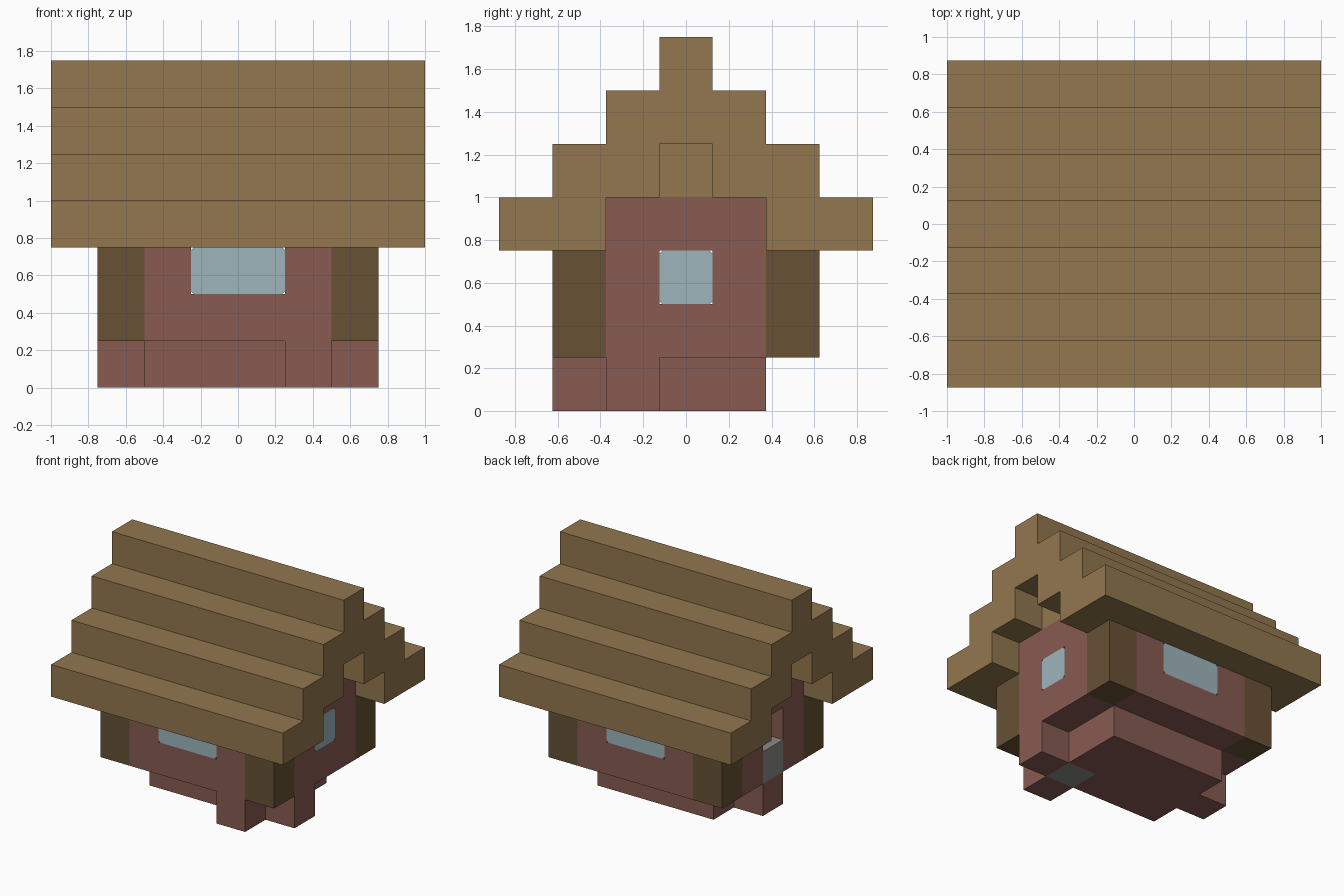
import bpy
import bmesh

U = 0.25  # size of one building block

cube = bpy.data.objects.get("Cube")
if cube:
    bpy.data.objects.remove(cube, do_unlink=True)


def material(name, rgb):
    """Flat material from 0-255 display values, stored as linear."""
    linear = [((c / 255 + 0.055) / 1.055) ** 2.4 for c in rgb] + [1]
    mat = bpy.data.materials.new(name)
    mat.use_nodes = True
    mat.diffuse_color = linear
    mat.node_tree.nodes["Principled BSDF"].inputs["Base Color"].default_value = linear
    return mat


THATCH = material("light wood", (146, 119, 78))
TIMBER = material("dark wood", (104, 81, 53))
BRICK = material("red brick", (136, 91, 82))
GLASS = material("pale glass", (157, 181, 188))
STONE = material("grey stone", (138, 138, 136))

PLACE = {
    "x": lambda a, b, t: (t, a, b),
    "y": lambda a, b, t: (a, t, b),
    "z": lambda a, b, t: (a, b, t),
}


def prism(name, outline, axis, start, end, mat):
    """Extrude a 2D outline, in block units, along an axis."""
    bm = bmesh.new()
    rings = [[bm.verts.new([c * U for c in PLACE[axis](a, b, t)]) for a, b in outline]
             for t in (start, end)]
    n = len(outline)
    for ring in rings:
        bm.faces.new(ring)
    for i in range(n):
        j = (i + 1) % n
        bm.faces.new((rings[0][i], rings[0][j], rings[1][j], rings[1][i]))
    bmesh.ops.recalc_face_normals(bm, faces=bm.faces)
    mesh = bpy.data.meshes.new(name)
    bm.to_mesh(mesh)
    bm.free()
    mesh.materials.append(mat)
    obj = bpy.data.objects.new(name, mesh)
    bpy.context.collection.objects.link(obj)
    return obj


def box(name, x, y, z, mat):
    outline = [(x[0], y[0]), (x[1], y[0]), (x[1], y[1]), (x[0], y[1])]
    return prism(name, outline, "z", z[0], z[1], mat)


def pane(name, half, axis, start, end):
    """Glass pane with slightly clipped corners."""
    c = 0.06
    outline = [(-half + c, 2), (half - c, 2), (half, 2 + c), (half, 3 - c),
               (half - c, 3), (-half + c, 3), (-half, 3 - c), (-half, 2 + c)]
    return prism(name, outline, axis, start, end, GLASS)


def mirrored(half):
    return half + [(-a, b) for a, b in reversed(half)]


# Stepped roof: outer stairs down to the eave, then inner stairs back up
stairs = [(0.5, 5), (0.5, 4), (1.5, 4), (1.5, 3), (3.5, 3)]
for step in range(3):
    stairs += [(3.5 - step, 4 + step), (2.5 - step, 4 + step)]
stairs.append((0.5, 7))
prism("roof", mirrored(stairs), "x", -4, 4, THATCH)

# Front and back walls with a notch for the window
long_wall = mirrored([(1, 2), (1, 3), (2, 3), (2, 1)])
for side, s in (("front", -1), ("back", 1)):
    prism(side + "_wall", long_wall, "y", s * 1.5, s * 2.5, BRICK)
    pane(side + "_window", 1, "y", s * 1.5, s * 2.5)

# Gable walls with an opening, gable blocks and corner posts
gable_wall = mirrored([(0.5, 3), (0.5, 1), (1.5, 1), (1.5, 4)])
for side, s in (("right", -1), ("left", 1)):
    span = sorted((s * 2, s * 3))
    prism(side + "_gable_wall", gable_wall, "x", span[0], span[1], BRICK)
    box(side + "_gable_block", span, (-0.5, 0.5), (4, 5), THATCH)
    for end, y in (("front", (-2.5, -1.5)), ("back", (1.5, 2.5))):
        box(f"{end}_{side}_post", span, y, (1, 3), TIMBER)

# Window on the left gable, stone block in the opening on the right
box("left_window_sill", (2, 3), (-0.5, 0.5), (1, 2), BRICK)
pane("left_window", 0.5, "x", 2, 3)
box("doorway_stone", (-3, -2), (-0.5, 0.5), (1, 2), STONE)

# Floor with a sunken stone block in the front left corner
floor = [(-2, -1.5), (1, -1.5), (1, -0.5), (2, -0.5), (2, 1.5), (-2, 1.5)]
prism("floor", floor, "z", 0, 1, BRICK)
box("hearth_stone", (1, 2), (-1.5, -0.5), (0, 1), STONE)

# Foundation blocks below the walls
box("front_foundation", (1, 2), (-2.5, -1.5), (0, 1), BRICK)
box("left_foundation", (2, 3), (-1.5, -0.5), (0, 1), BRICK)
box("right_foundation", (-3, -2), (-0.5, 0.5), (0, 1), BRICK)
